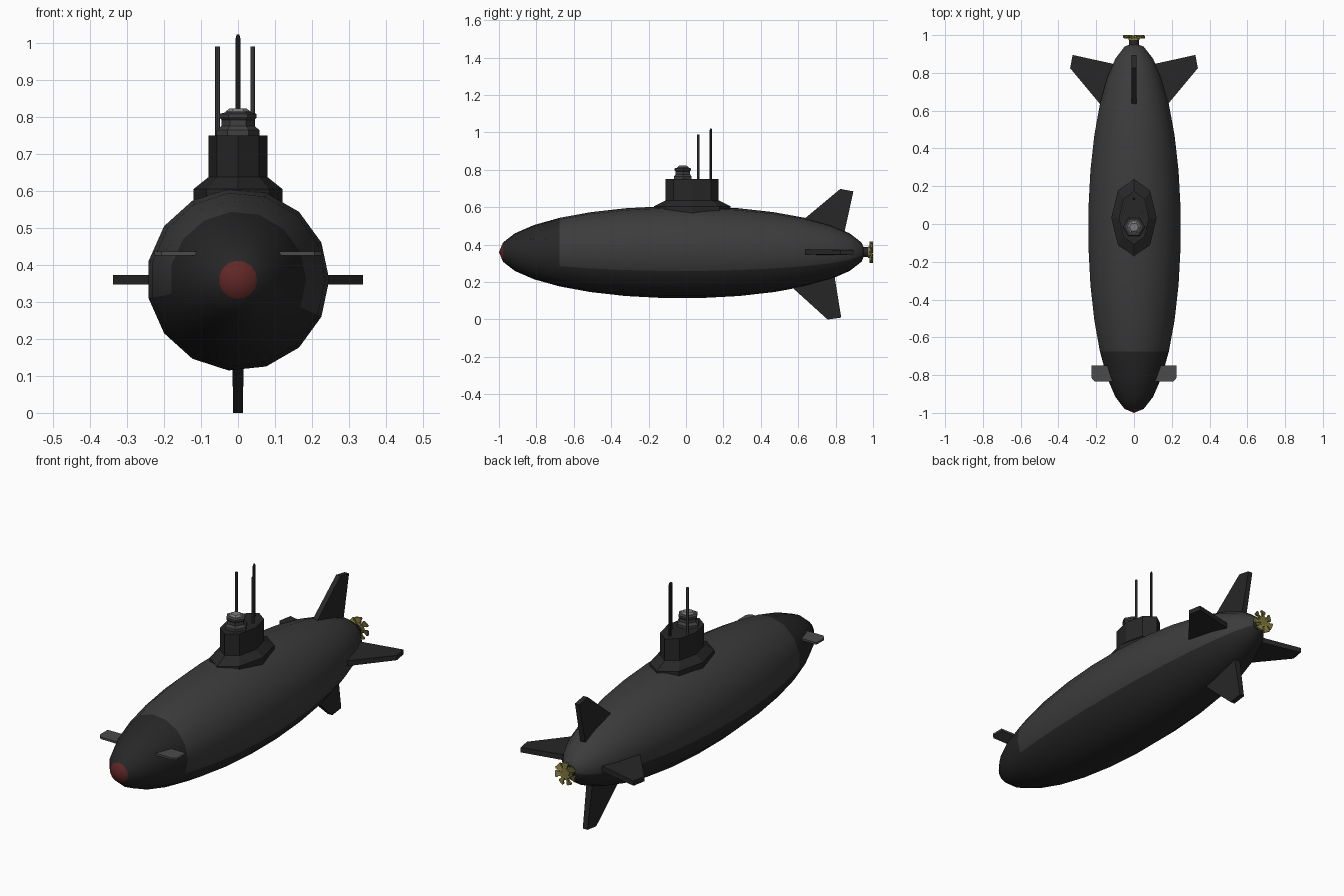
import bpy, bmesh
from math import sin, cos, pi, radians
from mathutils import Matrix, Vector

if "Cube" in bpy.data.objects:
    bpy.data.objects.remove(bpy.data.objects["Cube"])

ZC = 0.36  # hull axis height


def mat(name, r, g=None, b=None):
    m = bpy.data.materials.new(name)
    m.diffuse_color = (r, r if g is None else g, r if b is None else b, 1)
    m.use_nodes = True
    m.node_tree.nodes["Principled BSDF"].inputs["Base Color"].default_value = m.diffuse_color
    return m


UPPER, LOWER, BOW = mat("upper_hull", 0.045), mat("lower_hull", 0.02), mat("bow", 0.02)
RED, FIN, SAIL = mat("nose_red", 0.12, 0.02, 0.02), mat("fin", 0.02), mat("sail", 0.02)
PLANE, HATCH, GREY = mat("plane", 0.07), mat("hatch", 0.05), mat("cap", 0.2)
MAST, BRASS = mat("mast", 0.06), mat("brass", 0.22, 0.19, 0.05)


def finish(name, bm, *mats):
    bmesh.ops.recalc_face_normals(bm, faces=bm.faces)
    me = bpy.data.meshes.new(name)
    bm.to_mesh(me)
    bm.free()
    for m in mats:
        me.materials.append(m)
    ob = bpy.data.objects.new(name, me)
    bpy.context.collection.objects.link(ob)
    return ob


def stack(name, sides, levels, material, x=0, y=0):
    """Upright solid from (z, rx, ry) rings."""
    bm = bmesh.new()
    rings = [[bm.verts.new((x + rx * cos(2 * pi * i / sides), y + ry * sin(2 * pi * i / sides), z))
              for i in range(sides)] for z, rx, ry in levels]
    for a, b in zip(rings, rings[1:]):
        for i in range(sides):
            j = (i + 1) % sides
            bm.faces.new((a[i], a[j], b[j], b[i]))
    bm.faces.new(rings[0])
    bm.faces.new(rings[-1])
    return finish(name, bm, material)


def plate(name, pts, t_root, t_tip, material, angle=0, z=ZC, dy=0):
    """Flat plate from (r, y) outline, rolled around the hull axis."""
    bm = bmesh.new()
    rmin, rmax = min(p[0] for p in pts), max(p[0] for p in pts)
    loops = []
    for s in (-0.5, 0.5):
        loops.append([bm.verts.new((r, y + dy, s * (t_root + (t_tip - t_root) * (r - rmin) / (rmax - rmin))))
                      for r, y in pts])
    n = len(pts)
    for i in range(n):
        j = (i + 1) % n
        bm.faces.new((loops[0][i], loops[0][j], loops[1][j], loops[1][i]))
    for l in loops:
        bm.faces.new(l)
    bm.transform(Matrix.Translation((0, 0, z)) @ Matrix.Rotation(radians(angle), 4, 'Y'))
    return finish(name, bm, material)


# Hull: 15-sided ellipsoid, coloured by region
N, K = 15, 15
bm = bmesh.new()
rings = [[bm.verts.new((0.248 * sin(pi * k / K) * cos(2 * pi * i / N), -0.02 - 0.98 * cos(pi * k / K),
                        ZC + 0.248 * sin(pi * k / K) * sin(2 * pi * i / N))) for i in range(N)]
         for k in range(1, K)]
nose, tail = bm.verts.new((0, -1, ZC)), bm.verts.new((0, 0.96, ZC))
for i in range(N):
    j = (i + 1) % N
    bm.faces.new((nose, rings[0][i], rings[0][j])).material_index = 3
    f = [bm.faces.new((tail, rings[-1][i], rings[-1][j]))]
    for k in range(K - 2):
        q = bm.faces.new((rings[k][i], rings[k][j], rings[k + 1][j], rings[k + 1][i]))
        if k < 3:
            q.material_index = 2
        else:
            f.append(q)
    for q in f:
        q.material_index = 1 if 8 <= i <= 13 else 0
for q in bm.faces:
    q.smooth = True
finish("hull", bm, UPPER, LOWER, BOW, RED)

# Stern fins: two horizontal, upper, and lower set further forward
fin = [(0.05, 0.53), (0.18, 0.635), (0.338, 0.825), (0.325, 0.895), (0.12, 0.85), (0.03, 0.82)]
for name, ang, dy in (("right_stern_fin", 0, 0), ("left_stern_fin", 180, 0), ("upper_rudder", -90, 0)):
    plate(name, fin, 0.03, 0.025, FIN, ang, dy=dy)
low = [(0.05, 0.47), (0.2, 0.58), (0.36, 0.757), (0.35, 0.83), (0.135, 0.795), (0.03, 0.76)]
plate("lower_rudder", low, 0.037, 0.026, FIN, 90)

# Bow planes
bp = [(0.07, -0.75), (0.225, -0.75), (0.225, -0.815), (0.207, -0.835), (0.07, -0.835)]
for name, ang in (("right_bow_plane", 0), ("left_bow_plane", 180)):
    plate(name, bp, 0.012, 0.01, PLANE, ang, z=0.431)

# Sail with flared skirt
stack("sail", 8, [(0.56, 0.12, 0.205), (0.605, 0.12, 0.205), (0.637, 0.08, 0.142),
                  (0.75, 0.08, 0.142)], SAIL, 0, 0.033)

# Hatch tower and cap
stack("hatch_tower", 6, [(0.745, 0.058, 0.055), (0.764, 0.058, 0.055), (0.776, 0.044, 0.044), (0.792, 0.044, 0.044),
                         (0.798, 0.05, 0.05), (0.808, 0.05, 0.05), (0.812, 0.034, 0.034)], HATCH, 0, -0.017)
stack("hatch_cap", 6, [(0.805, 0.034, 0.034), (0.814, 0.034, 0.034), (0.822, 0.024, 0.024)], GREY, 0, -0.017)

# Masts
for name, x in (("left_mast", -0.055), ("right_mast", 0.04)):
    stack(name, 8, [(0.74, 0.0065, 0.0065), (0.99, 0.0065, 0.0065)], MAST, x, 0.066)
stack("periscope", 8, [(0.74, 0.007, 0.007), (1.01, 0.007, 0.007), (1.022, 0.004, 0.004)], SAIL, 0, 0.133)

# Propeller shaft, hub and blades
for name, r, y0, y1, m in (("shaft", 0.027, 0.93, 0.976, FIN), ("propeller_hub", 0.03, 0.974, 0.997, BRASS)):
    ob = stack(name, 12, [(y0, r, r), (y1, r, r)], m)
    ob.data.transform(Matrix.Translation((0, 0, ZC)) @ Matrix.Rotation(-pi / 2, 4, 'X'))
bm = bmesh.new()
for k in range(7):
    vs = []
    for r, w in ((0.02, 0.009), (0.04, 0.01), (0.05, 0.017), (0.057, 0.014)):
        vs.append([bm.verts.new((sx * w, 0.991 + sx * 0.004 + sy * 0.005, r))
                   for sx, sy in ((-1, -1), (1, -1), (1, 1), (-1, 1))])
    for a, b in zip(vs, vs[1:]):
        for i in range(4):
            j = (i + 1) % 4
            bm.faces.new((a[i], a[j], b[j], b[i]))
    bm.faces.new(vs[0])
    bm.faces.new(vs[-1])
    M = Matrix.Translation((0, 0, ZC)) @ Matrix.Rotation(2 * pi * k / 7, 4, 'Y')
    bmesh.ops.transform(bm, matrix=M, verts=[v for l in vs for v in l])
finish("propeller_blades", bm, BRASS)
